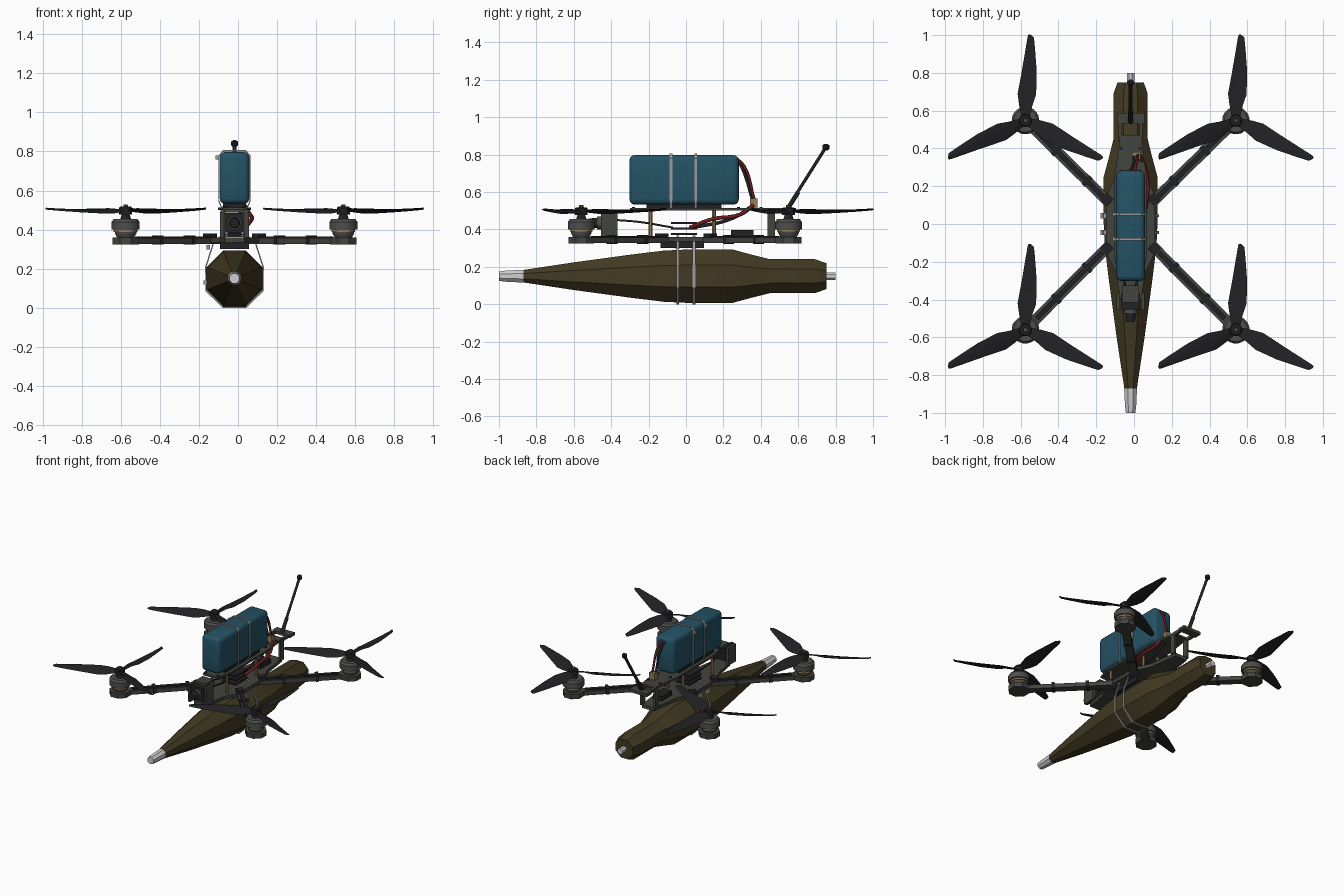
import bpy, bmesh, math
from math import sin, cos, pi, radians
from mathutils import Matrix, Vector

if "Cube" in bpy.data.objects:
    bpy.data.objects.remove(bpy.data.objects["Cube"])

CX = -0.018  # body centre line


def material(name, r, g, b):
    m = bpy.data.materials.new(name)
    m.use_nodes = True
    m.diffuse_color = (r, g, b, 1)
    m.node_tree.nodes["Principled BSDF"].inputs["Base Color"].default_value = (r, g, b, 1)
    return m


OLIVE = material("olive paint", 0.055, 0.042, 0.016)
WHITE = material("pale metal", 0.62, 0.62, 0.62)
TEAL = material("teal wrap", 0.018, 0.085, 0.13)
BLACK = material("black plastic", 0.016, 0.016, 0.018)
FRAME = material("frame grey", 0.055, 0.058, 0.05)
MOTOR = material("motor grey", 0.075, 0.075, 0.07)
BRASS = material("brass", 0.3, 0.21, 0.1)
RED = material("red wire", 0.16, 0.012, 0.012)
STRAP = material("strap grey", 0.33, 0.33, 0.33)


def finish(name, bm, mat, smooth=0, matrix=None):
    bmesh.ops.recalc_face_normals(bm, faces=bm.faces)
    me = bpy.data.meshes.new(name)
    bm.to_mesh(me)
    bm.free()
    if matrix:
        me.transform(matrix)
    me.materials.append(mat)
    ob = bpy.data.objects.new(name, me)
    bpy.context.collection.objects.link(ob)
    if smooth:
        bpy.ops.object.select_all(action="DESELECT")
        ob.select_set(True)
        bpy.context.view_layer.objects.active = ob
        bpy.ops.object.shade_smooth_by_angle(angle=radians(smooth))
    return ob


def box(name, centre, size, mat, turn=0, bevel=0):
    bm = bmesh.new()
    bmesh.ops.create_cube(bm, size=1, matrix=Matrix.Diagonal((*size, 1)))
    if bevel:
        bmesh.ops.bevel(bm, geom=bm.edges[:], offset=bevel, segments=3, affect="EDGES", profile=0.5)
    return finish(name, bm, mat, 40 if bevel else 0,
                  Matrix.Translation(centre) @ Matrix.Rotation(turn, 4, "Z"))


def skin(bm, rings, closed=False):
    """Join equal rings of points with quads; cap the ends unless closed."""
    vs = [[bm.verts.new(p) for p in r] for r in rings]
    n = len(vs[0])
    for a, b in zip(vs, vs[1:] + vs[:1] if closed else vs[1:]):
        for i in range(n):
            bm.faces.new((a[i], a[(i + 1) % n], b[(i + 1) % n], b[i]))
    if not closed:
        bm.faces.new(vs[0])
        bm.faces.new(vs[-1])


def lathe(name, profile, mat, sides, origin, along_y=False, smooth=35):
    """Turn (position, radius) pairs about z, or about y."""
    bm = bmesh.new()
    ang = [2 * pi * (i + 0.5) / sides for i in range(sides)]
    skin(bm, [[(r * cos(a), r * sin(a), h) for a in ang] for h, r in profile])
    m = Matrix.Translation(origin)
    if along_y:
        m = m @ Matrix.Rotation(-pi / 2, 4, "X")
    return finish(name, bm, mat, smooth, m)


def plate(name, outline, z0, z1, mat):
    bm = bmesh.new()
    skin(bm, [[(CX + x, y, z) for x, y in outline] for z in (z0, z1)])
    return finish(name, bm, mat)


def tube(name, points, radius, mat):
    cu = bpy.data.curves.new(name, "CURVE")
    cu.dimensions = "3D"
    cu.bevel_depth = radius
    cu.bevel_resolution = 1
    cu.resolution_u = 5
    cu.use_fill_caps = True
    sp = cu.splines.new("BEZIER")
    sp.bezier_points.add(len(points) - 1)
    for bp, p in zip(sp.bezier_points, points):
        bp.co = p
        bp.handle_left_type = bp.handle_right_type = "AUTO"
    cu.materials.append(mat)
    ob = bpy.data.objects.new(name, cu)
    bpy.context.collection.objects.link(ob)
    bpy.ops.object.select_all(action="DESELECT")
    ob.select_set(True)
    bpy.context.view_layer.objects.active = ob
    bpy.ops.object.convert(target="MESH")


def band(name, half, y, width, mat):
    """Flat strap: mirrored half outline in x, z swept as a thin ribbon."""
    loop = [Vector(p) for p in half] + [Vector((-x, z)) for x, z in reversed(half)]
    mid = sum(loop, Vector((0, 0))) / len(loop)
    rings = []
    for p in loop:
        q = p + (p - mid).normalized() * 0.007
        rings.append([(CX + a.x, y + s * width / 2, a.y)
                      for a, s in ((p, -1), (q, -1), (q, 1), (p, 1))])
    bm = bmesh.new()
    skin(bm, rings, closed=True)
    finish(name, bm, mat)


# Slung streamlined body with pale ends
axis = (CX, 0, 0.15)
lathe("slung_body", [(-0.87, 0.036), (-0.6, 0.08), (-0.3, 0.124), (-0.12, 0.148), (0, 0.154), (0.25, 0.154),
                     (0.36, 0.122), (0.45, 0.098), (0.69, 0.098), (0.75, 0.075)],
      OLIVE, 8, axis, True, 40)
lathe("nose_tip", [(-1, 0.027), (-0.965, 0.032), (-0.87, 0.037)], WHITE, 8, axis, True)
lathe("tail_pin", [(0.74, 0.022), (0.8, 0.022)], WHITE, 8, axis, True)

# Slung body straps with side buckles
for y in (-0.045, 0.043):
    band("body_strap", [(0.058, 0.006), (0.143, 0.09), (0.143, 0.21), (0.105, 0.33), (0.07, 0.362)], y, 0.014, STRAP)
    for x, z in ((-0.15, 0.13), (-0.135, 0.31)):
        box("strap_buckle", (CX + x, y, z), (0.018, 0.028, 0.022), STRAP)

# Lower frame plates
hull = [(0.05, -0.42), (0.08, -0.25), (0.13, -0.15), (0.13, 0.15), (0.08, 0.25), (0.05, 0.47)]
plate("lower_plate", hull + [(-x, y) for x, y in reversed(hull)], 0.335, 0.36, FRAME)
box("cradle_plate", (CX, -0.02, 0.318), (0.15, 0.23, 0.035), BLACK)
deck = [(0.06, -0.3), (0.085, -0.18), (0.085, 0.25), (0.055, 0.47)]
plate("upper_plate", deck + [(-x, y) for x, y in reversed(deck)], 0.5, 0.514, FRAME)

# Standoffs and electronics between the plates
for s in (-1, 1):
    for y in (-0.19, 0.15):
        lathe("standoff", [(0.36, 0.011), (0.5, 0.011)], BRASS, 8, (CX + s * 0.062, y, 0))
    for y in (-0.13, 0.13):
        box("arm_clamp", (CX + s * 0.125, y, 0.362), (0.05, 0.05, 0.035), BLACK, s * y * 6)
    box("rear_post", (CX + s * 0.055, 0.455, 0.43), (0.016, 0.04, 0.15), FRAME)
    box("tail_rail", (CX + s * 0.055, 0.52, 0.503), (0.018, 0.13, 0.022), FRAME)
    for y in (-0.28, 0.28, 0.4):
        lathe("plate_screw", [(0.513, 0.009), (0.52, 0.009)], BLACK, 8, (CX + s * 0.05, y, 0))
for z in (0.375, 0.405, 0.435):
    box("circuit_board", (CX, -0.01, z), (0.11, 0.14, 0.012), BLACK)
box("receiver", (CX, 0.3, 0.38), (0.07, 0.12, 0.035), BLACK)
box("tail_crossbar", (CX, 0.56, 0.503), (0.145, 0.055, 0.022), FRAME)

# Front camera in its bracket
for s in (-1, 1):
    box("camera_bracket", (CX + s * 0.065, -0.41, 0.425), (0.018, 0.09, 0.13), FRAME)
box("camera_body", (CX, -0.41, 0.435), (0.1, 0.085, 0.1), BLACK)
box("camera_hood", (CX, -0.37, 0.497), (0.09, 0.09, 0.02), FRAME)
lathe("camera_lens", [(-0.52, 0.024), (-0.49, 0.027), (-0.45, 0.03)], BLACK, 12, (CX, 0, 0.435), True)
lathe("lens_ring", [(-0.475, 0.036), (-0.45, 0.036)], MOTOR, 12, (CX, 0, 0.435), True)

# Battery, its straps and its plug
box("battery", (CX, -0.01, 0.665), (0.152, 0.585, 0.265), TEAL, 0, 0.028)
box("battery_pad", (CX, -0.01, 0.523), (0.12, 0.4, 0.02), BLACK)
for y in (-0.08, 0.052):
    band("battery_strap", [(0.065, 0.518), (0.078, 0.55), (0.078, 0.775), (0.056, 0.8)], y, 0.014, STRAP)
    box("battery_buckle", (CX - 0.088, y, 0.77), (0.016, 0.02, 0.02), STRAP)
box("power_plug", (CX + 0.03, 0.362, 0.54), (0.045, 0.04, 0.05), BRASS)

# Wires
tube("battery_red_wire", [(0.0, 0.27, 0.78), (0.01, 0.31, 0.74), (0.02, 0.365, 0.56)], 0.008, RED)
tube("battery_black_wire", [(-0.03, 0.27, 0.78), (-0.01, 0.3, 0.73), (0.0, 0.355, 0.56)], 0.008, BLACK)
tube("power_red_wire", [(0.03, 0.36, 0.53), (0.06, 0.29, 0.48), (0.07, 0.14, 0.455), (0.04, 0.02, 0.41)], 0.011, RED)
tube("power_black_wire", [(0.0, 0.36, 0.53), (0.02, 0.25, 0.46), (0.01, 0.04, 0.41)], 0.01, BLACK)
for dx in (-0.02, 0.02):
    tube("camera_wire", [(CX + dx, -0.37, 0.45), (CX + dx * 2, -0.25, 0.44), (CX + dx, -0.07, 0.41)], 0.006, BLACK)

# Antenna with round tip
tube("antenna", [(CX, 0.54, 0.51), (CX, 0.745, 0.835)], 0.01, BLACK)
tube("antenna_sleeve", [(CX, 0.54, 0.505), (CX, 0.6, 0.6)], 0.014, BLACK)
lathe("antenna_tip", [(-0.018, 0.008), (-0.01, 0.018), (0.01, 0.018), (0.018, 0.008)], BLACK, 10, (CX, 0.748, 0.84))

# Blade stations: distance, left edge, right edge, left and right height
BLADE = [(0.02, -0.022, 0.022, 0.492, 0.502), (0.08, -0.036, 0.034, 0.484, 0.51),
         (0.14, -0.046, 0.052, 0.482, 0.508), (0.26, -0.028, 0.051, 0.488, 0.506),
         (0.38, -0.012, 0.038, 0.496, 0.507), (0.44, -0.004, 0.03, 0.501, 0.508),
         (0.455, 0.0, 0.012, 0.504, 0.508)]


def rotor(mx, my):
    for a in (-2, -115, 117):
        bm = bmesh.new()
        rings = []
        for d, l, r, zl, zr in BLADE:
            m, zm = (l + r) / 2, (zl + zr) / 2
            rings.append([(l, d, zl), (m, d, zm + 0.007), (r, d, zr), (m, d, zm - 0.003)])
        skin(bm, rings)
        finish("propeller_blade", bm, BLACK, 40,
               Matrix.Translation((mx, my, 0)) @ Matrix.Rotation(radians(a), 4, "Z"))
    lathe("propeller_hub", [(0.478, 0.034), (0.512, 0.034), (0.518, 0.028)], BLACK, 14, (mx, my, 0))
    lathe("propeller_nut", [(0.515, 0.014), (0.53, 0.012)], MOTOR, 6, (mx, my, 0))


# Four arms, each with a motor and a propeller
for sx in (-1, 1):
    for my in (0.548, -0.56):
        mx = CX + sx * 0.557
        sy = 1 if my > 0 else -1
        start, end = Vector((CX + sx * 0.09, sy * 0.09, 0)), Vector((mx, my, 0))
        way = end - start
        turn = math.atan2(way.y, way.x)
        mid = (start + end) / 2
        box("arm", (mid.x, mid.y, 0.342), (way.length, 0.056, 0.03), FRAME, turn)
        box("arm_cover", (mid.x, mid.y, 0.36), (way.length * 0.75, 0.026, 0.012), BLACK, turn)
        for f in (0.3, 0.65):
            p = start.lerp(end, f)
            box("arm_tie", (p.x, p.y, 0.346), (0.022, 0.062, 0.046), BLACK, turn)
        lathe("motor_mount", [(0.325, 0.074), (0.36, 0.074)], FRAME, 8, (mx, my, 0), smooth=0)
        lathe("motor_base", [(0.36, 0.045), (0.38, 0.056), (0.392, 0.056)], MOTOR, 16, (mx, my, 0))
        lathe("motor_winding", [(0.388, 0.062), (0.404, 0.062)], BRASS, 16, (mx, my, 0))
        lathe("motor_bell", [(0.4, 0.073), (0.44, 0.073), (0.455, 0.062)], MOTOR, 16, (mx, my, 0))
        lathe("motor_shaft", [(0.45, 0.03), (0.48, 0.02)], BLACK, 12, (mx, my, 0))
        rotor(mx, my)
